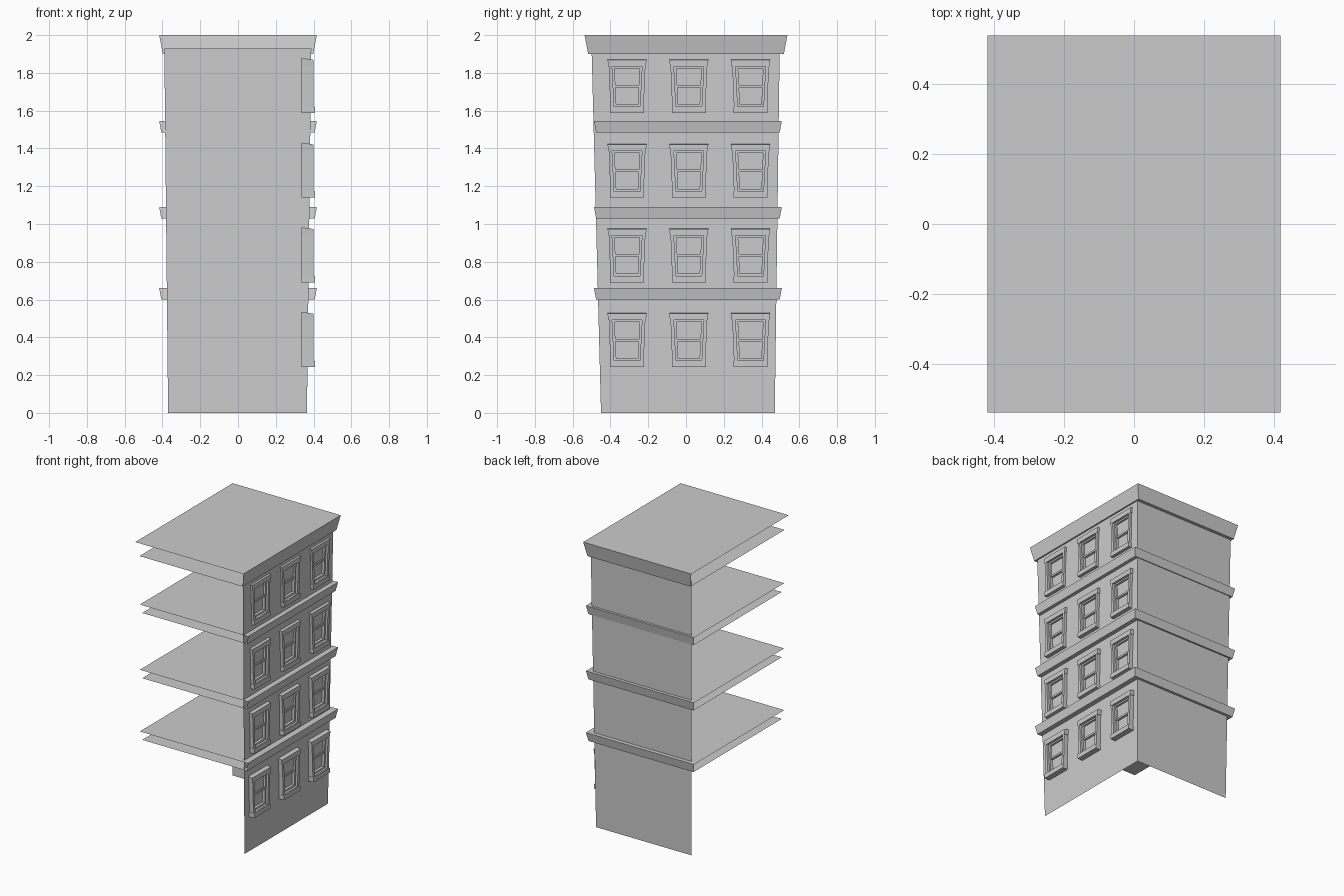
import bpy
import bmesh
from mathutils import Vector

if "Cube" in bpy.data.objects:
    bpy.data.objects.remove(bpy.data.objects["Cube"])

# One plain grey for the whole building
grey = bpy.data.materials.new("plain grey")
grey.use_nodes = True
grey.diffuse_color = (0.6, 0.6, 0.6, 1)
grey.node_tree.nodes["Principled BSDF"].inputs["Base Color"].default_value = (0.6, 0.6, 0.6, 1)

WALL_TOP = 1.93
COLUMNS = [-0.312, 0.015, 0.342]
ROWS = [0.243 + 0.448 * i for i in range(4)]
HOLE_HALF, HOLE_LOW, HOLE_HIGH = 0.083, 0.02, 0.27


def new_mesh(name, bm):
    mesh = bpy.data.meshes.new(name)
    bm.to_mesh(mesh)
    bm.free()
    mesh.materials.append(grey)
    return mesh


def place(name, mesh, location=(0, 0, 0)):
    obj = bpy.data.objects.new(name, mesh)
    obj.location = location
    bpy.context.collection.objects.link(obj)
    return obj


def face(bm, *points):
    return bm.faces.new([bm.verts.new(p) for p in points])


def lean(low, high, z):
    return low + (high - low) * z / WALL_TOP


def wall_x(z):
    return lean(0.365, 0.388, z)


def back_y(z):
    return lean(0.47, 0.496, z)


def front_y(z):
    return lean(-0.45, -0.5, z)


# Window wall: a leaning sheet with an opening behind every window
bm = bmesh.new()
y_lines = [None] + [c + s * HOLE_HALF for c in COLUMNS for s in (-1, 1)] + [None]
z_lines = [0] + [r + h for r in ROWS for h in (HOLE_LOW, HOLE_HIGH)] + [WALL_TOP]
grid = []
for z in z_lines:
    ys = [front_y(z)] + y_lines[1:-1] + [back_y(z)]
    grid.append([bm.verts.new((wall_x(z), y, z)) for y in ys])
for j in range(len(z_lines) - 1):
    for i in range(len(y_lines) - 1):
        if not (i % 2 and j % 2):
            bm.faces.new((grid[j][i], grid[j][i + 1], grid[j + 1][i + 1], grid[j + 1][i]))
place("window_wall", new_mesh("window_wall", bm))

# Plain back wall
bm = bmesh.new()
face(bm, (wall_x(0), back_y(0), 0), (-0.37, back_y(0), 0),
     (-0.39, back_y(WALL_TOP), WALL_TOP), (wall_x(WALL_TOP), back_y(WALL_TOP), WALL_TOP))
place("back_wall", new_mesh("back_wall", bm))


# Floor bands and roof: two sheets joined by flared strips on the walled sides
def band(name, z0, z1, y0, y1, flare):
    bm = bmesh.new()
    x = 0.417

    def corners(z, inset):
        a, b, c = x - inset, y0 + inset, y1 - inset
        return [bm.verts.new(p) for p in ((-a, b, z), (a, b, z), (a, c, z), (-a, c, z))]
    low, high = corners(z0, flare), corners(z1, 0)
    bm.faces.new(high)
    bm.faces.new(low[::-1])
    for i in (1, 2):
        bm.faces.new((low[i], low[i + 1], high[i + 1], high[i]))
    place(name, new_mesh(name, bm))


for n, z in enumerate((0.6, 1.03, 1.485)):
    band("floor_band_%d" % (n + 1), z, z + 0.06, -0.487, 0.507, 0.011)
band("roof_cornice", 1.9, 2.0, -0.537, 0.537, 0.019)


# Window parts, drawn around the middle of the window's foot
def trapezoid(half_low, half_high, z0, z1):
    return [(-half_low, z0), (half_low, z0), (half_high, z1), (-half_high, z1)]


def block(bm, outline, x0, x1, drop=0.0):
    top = max(z for y, z in outline)
    back = [bm.verts.new((x0, y, z)) for y, z in outline]
    front = [bm.verts.new((x1, y, z - (drop if z == top else 0))) for y, z in outline]
    bm.faces.new(front)
    bm.faces.new(back[::-1])
    for i in range(4):
        k = (i + 1) % 4
        bm.faces.new((back[i], back[k], front[k], front[i]))


def ring(bm, outer, inner, x0, x1):
    loops = [[bm.verts.new((x, y, z)) for y, z in pts]
             for x, pts in ((x0, outer), (x1, outer), (x1, inner), (x0, inner))]
    for n in range(4):
        a, b = loops[n], loops[(n + 1) % 4]
        for i in range(4):
            k = (i + 1) % 4
            bm.faces.new((a[i], a[k], b[k], b[i]))


bm = bmesh.new()
# Casing, sill and sloped lintel
ring(bm, trapezoid(0.088, 0.097, 0.03, 0.25), trapezoid(0.068, 0.079, 0.034, 0.248), 0.335, 0.4)
block(bm, trapezoid(0.09, 0.09, 0, 0.032), 0.335, 0.407)
block(bm, trapezoid(0.1, 0.103, 0.248, 0.292), 0.335, 0.401, drop=0.01)
# Sash frame and meeting rail
ring(bm, trapezoid(0.069, 0.08, 0.033, 0.249), trapezoid(0.057, 0.066, 0.046, 0.237), 0.36, 0.385)
block(bm, trapezoid(0.062, 0.063, 0.136, 0.149), 0.362, 0.38)
bmesh.ops.recalc_face_normals(bm, faces=bm.faces[:])
# Two panes, the lower one set further back
face(bm, *[(0.366, y, z) for y, z in trapezoid(0.06, 0.064, 0.04, 0.143)])
face(bm, *[(0.372, y, z) for y, z in trapezoid(0.063, 0.069, 0.143, 0.243)])
window_mesh = new_mesh("window", bm)

for r, z in enumerate(ROWS):
    for c, y in enumerate(COLUMNS):
        place("window_row%d_col%d" % (r + 1, c + 1), window_mesh, Vector((0, y, z)))
